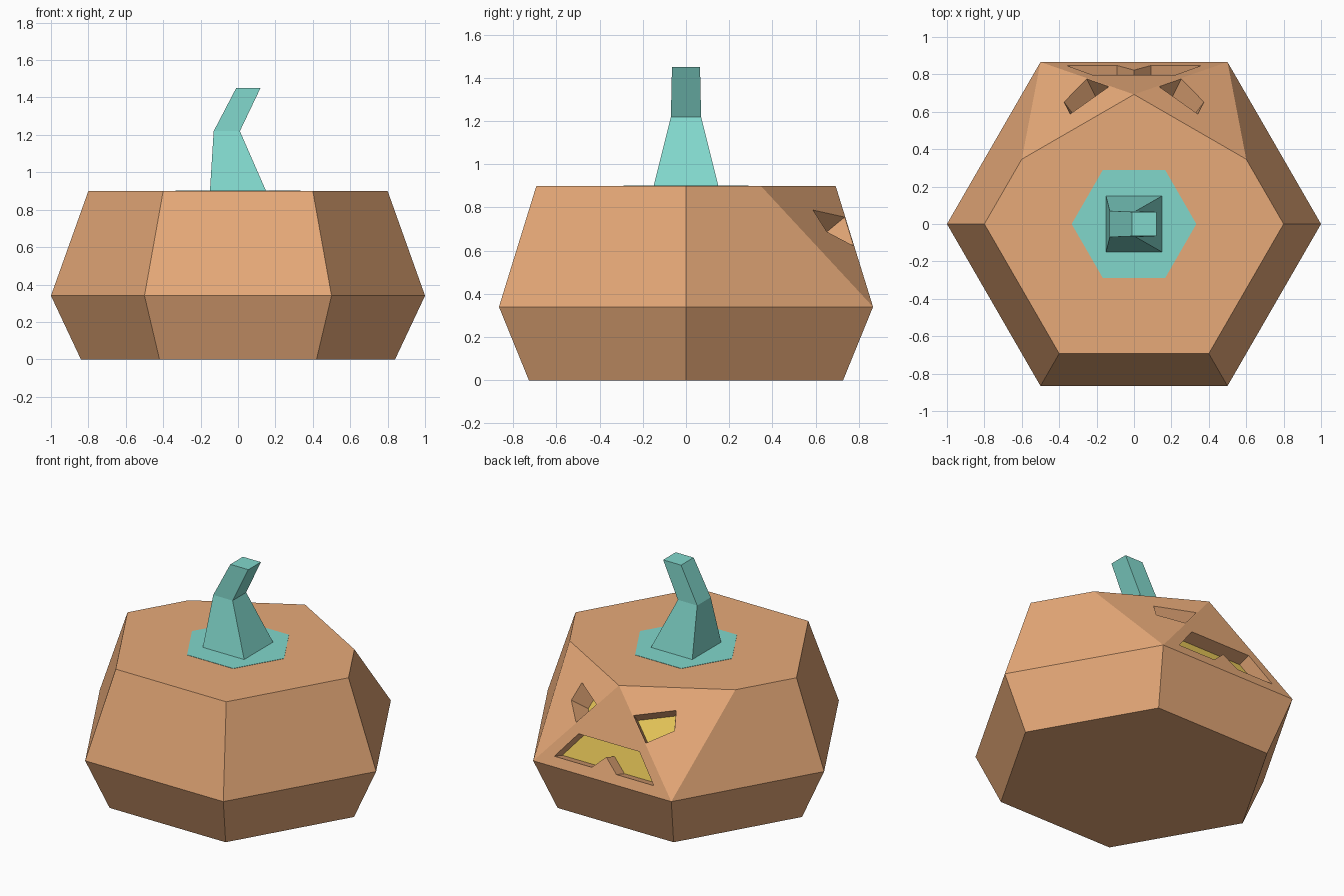
import bpy, bmesh
from math import cos, sin, radians
from mathutils import Vector

if "Cube" in bpy.data.objects:
    bpy.data.objects.remove(bpy.data.objects["Cube"])


def material(name, rgb):
    m = bpy.data.materials.new(name)
    m.diffuse_color = (*rgb, 1)
    m.use_nodes = True
    m.node_tree.nodes["Principled BSDF"].inputs["Base Color"].default_value = m.diffuse_color
    return m


orange = material("orange", (0.80, 0.40, 0.19))
teal = material("teal", (0.22, 0.68, 0.60))
yellow = material("yellow", (0.80, 0.57, 0.10))


def make(name, bm, mat=None):
    me = bpy.data.meshes.new(name)
    bm.to_mesh(me)
    bm.free()
    if mat:
        me.materials.append(mat)
    ob = bpy.data.objects.new(name, me)
    bpy.context.collection.objects.link(ob)
    return ob


def loft(name, rings, mat=None):
    """Closed solid through rings with equal point counts."""
    bm = bmesh.new()
    rows = [[bm.verts.new(p) for p in r] for r in rings]
    n = len(rows[0])
    for a, b in zip(rows, rows[1:]):
        for i in range(n):
            j = (i + 1) % n
            bm.faces.new((a[i], a[j], b[j], b[i]))
    bm.faces.new(rows[0][::-1])
    bm.faces.new(rows[-1])
    bmesh.ops.recalc_face_normals(bm, faces=bm.faces)
    return make(name, bm, mat)


def hexagon(r, z):
    return [Vector((r * cos(radians(60 * i)), r * sin(radians(60 * i)), z)) for i in range(6)]


# Body: six-sided, with the two back top corners sliced off
top = hexagon(0.8, 0.9)
mids = [(top[i] + top[i + 1]) / 2 for i in range(3)]
mid_ring = hexagon(1.0, 0.34)
bm = bmesh.new()
for p in hexagon(0.84, 0) + mid_ring + [top[i] for i in (0, 3, 4, 5)] + mids:
    bm.verts.new(p)
bmesh.ops.convex_hull(bm, input=bm.verts)
bmesh.ops.dissolve_limit(bm, angle_limit=0.01, verts=bm.verts, edges=bm.edges)
bmesh.ops.recalc_face_normals(bm, faces=bm.faces)
body = make("pumpkin_body", bm, orange)


def recess(name, pts, normal, depth, taper):
    """Cut a pocket into the body and lay a yellow panel on its floor."""
    c = sum(pts, Vector()) / len(pts)

    def ring(d):
        k = 1 - (1 - taper) * d / depth
        return [c + (p - c) * k - normal * d for p in pts]

    cutter = loft(name + "_cutter", [ring(-0.03), ring(depth)])
    cutter.hide_render = True
    cutter.display_type = 'WIRE'
    mod = body.modifiers.new(name, 'BOOLEAN')
    mod.operation = 'DIFFERENCE'
    mod.solver = 'EXACT'
    mod.object = cutter
    fb = bmesh.new()
    f = fb.faces.new([fb.verts.new(p) for p in ring(depth - 0.003)])
    f.normal_update()
    if f.normal.dot(normal) < 0:
        f.normal_flip()
    make(name + "_glow", fb, yellow)


# Eyes: one on each sloped corner triangle
eye_uv = [(0.258, 0.008), (0.20, 0.402), (0.379, 0.307), (0.496, 0.008)]
for side, s in (("right", 1), ("left", -1)):
    flip = Vector((s, 1, 1))
    o, a, b = (p * flip for p in (mids[1], mid_ring[1], mids[0]))
    n = (a - o).cross(b - o).normalized()
    if n.z < 0:
        n = -n
    recess(side + "_eye", [o + (a - o) * u + (b - o) * v for u, v in eye_uv], n, 0.13, 0.88)

# Mouth: trapezoid with one pointed tooth
slope = (mid_ring[1].y - top[1].y) / 0.56
mouth_xz = [(0.36, 0.4), (0.22, 0.565), (-0.22, 0.565), (-0.36, 0.4),
            (-0.09, 0.4), (0, 0.48), (0.09, 0.4)]
recess("mouth", [Vector((x, top[1].y + slope * (0.9 - z), z)) for x, z in mouth_xz],
       Vector((0, 1, slope)).normalized(), 0.09, 1.0)

# Flat patch under the stem
loft("stem_patch", [hexagon(1 / 3, 0.899), hexagon(1 / 3, 0.902)], teal)

# Bent square stem
sections = [(-0.15, 0.15, 0.15, 0.9), (-0.13, 0.01, 0.07, 1.22), (-0.01, 0.12, 0.065, 1.45)]
loft("stem", [[(x0, -y, z), (x1, -y, z), (x1, y, z), (x0, y, z)]
              for x0, x1, y, z in sections], teal)
